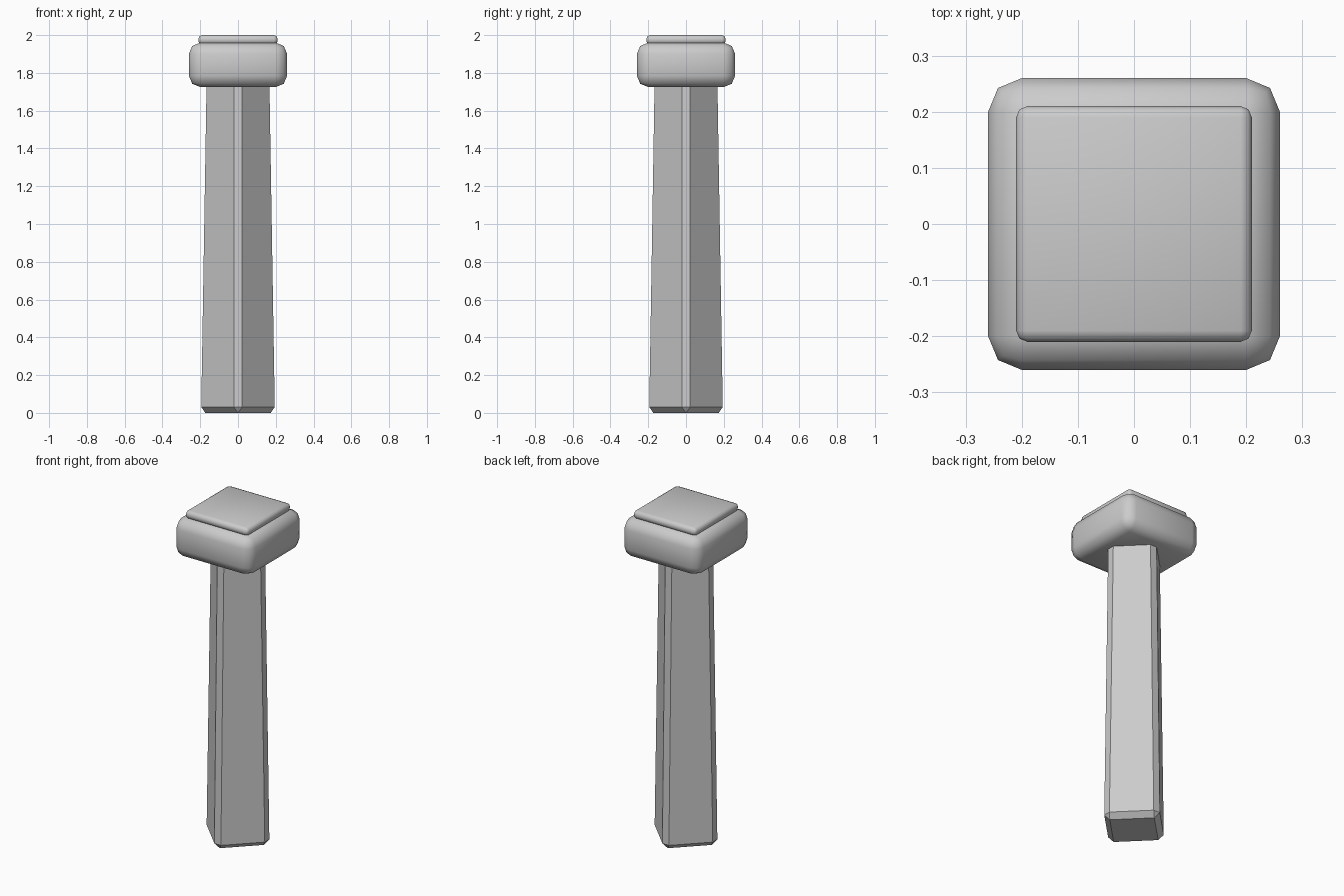
import bpy, bmesh
from math import radians, sqrt
from mathutils import Matrix

cube = bpy.data.objects.get("Cube")
if cube:
    bpy.data.objects.remove(cube, do_unlink=True)

stone = bpy.data.materials.new("grey_stone")
stone.use_nodes = True
GREY = (0.6, 0.6, 0.6, 1)
stone.diffuse_color = GREY
stone.node_tree.nodes["Principled BSDF"].inputs["Base Color"].default_value = GREY


def block(name, half_bottom, half_top, z0, z1, bevel, segments, smooth, turn=0):
    """Square block, optionally tapered and turned about z, with bevelled edges."""
    bm = bmesh.new()
    bmesh.ops.create_cube(bm, size=2)
    for v in bm.verts:
        top = v.co.z > 0
        half = half_top if top else half_bottom
        v.co = (v.co.x * half, v.co.y * half, z1 if top else z0)
    bmesh.ops.rotate(bm, verts=bm.verts, matrix=Matrix.Rotation(radians(turn), 3, "Z"))
    bmesh.ops.bevel(bm, geom=bm.edges[:], offset=bevel, offset_type="OFFSET",
                    segments=segments, profile=0.5, affect="EDGES")
    for f in bm.faces:
        f.smooth = smooth
    mesh = bpy.data.meshes.new(name)
    bm.to_mesh(mesh)
    bm.free()
    mesh.materials.append(stone)
    obj = bpy.data.objects.new(name, mesh)
    bpy.context.collection.objects.link(obj)
    return obj


# Tapered shaft, corners facing front and sides, flat chamfers
block("shaft", 0.217 / sqrt(2), 0.187 / sqrt(2), 0, 1.82, 0.031, 1, False, turn=45)

# Rounded capital and the thin slab on top of it
block("capital", 0.26, 0.26, 1.725, 1.96, 0.06, 2, True)
block("top_slab", 0.21, 0.21, 1.95, 2.0, 0.02, 2, True)
